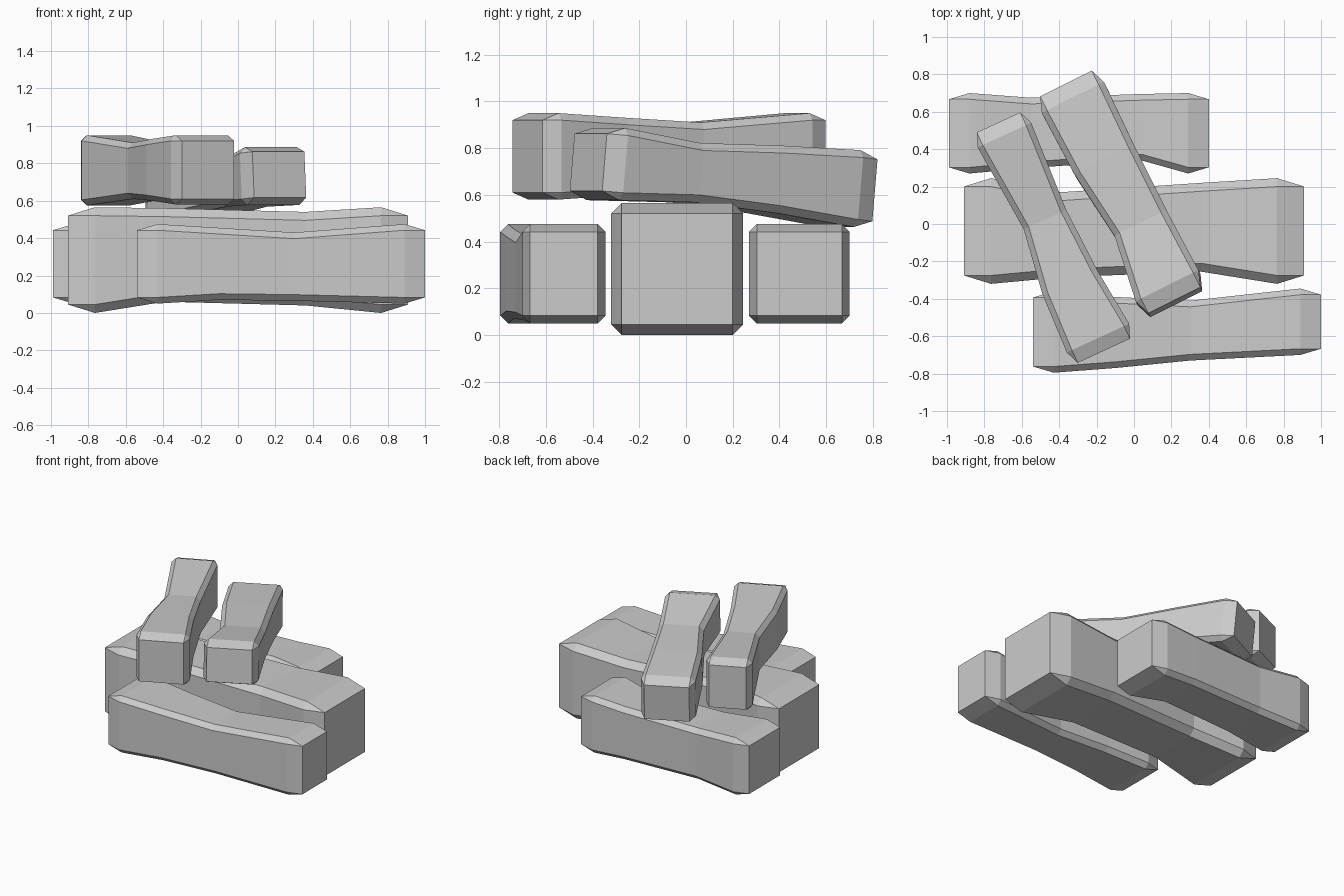
import bpy
import bmesh
from math import radians
from mathutils import Matrix, Vector

cube = bpy.data.objects.get("Cube")
if cube:
    bpy.data.objects.remove(cube, do_unlink=True)

# One stone colour for every block
stone = bpy.data.materials.new("grey_stone")
stone.use_nodes = True
colour = (0.6, 0.6, 0.6, 1.0)
stone.diffuse_color = colour
stone.node_tree.nodes["Principled BSDF"].inputs["Base Color"].default_value = colour


def octagon(x, y0, y1, z0, z1, c):
    """Chamfered rectangle; points come in pairs: bottom, right, top, left."""
    profile = [(y0 + c, z0), (y1 - c, z0), (y1, z0 + c), (y1, z1 - c),
               (y1 - c, z1), (y0 + c, z1), (y0, z1 - c), (y0, z0 + c)]
    return [Vector((x, y, z)) for y, z in profile]


def block(name, stations, chamfer, tip, origin=(0, 0, 0), yaw=0, pitch=0):
    """Loft chamfered sections along local x, with a bevelled tip at each end."""
    bm = bmesh.new()
    rings = [[bm.verts.new(p) for p in octagon(*s, chamfer)] for s in stations]
    for a, b in zip(rings, rings[1:]):
        for i in range(8):
            j = (i + 1) % 8
            bm.faces.new((a[i], a[j], b[j], b[i]))

    # End caps: a flat rectangle, four sloped sides and four corner triangles
    for ring, s, step in ((rings[0], stations[0], -tip), (rings[-1], stations[-1], tip)):
        x, y0, y1, z0, z1 = s
        x += step
        c = chamfer
        corners = [(y0 + c, z0 + c), (y1 - c, z0 + c), (y1 - c, z1 - c), (y0 + c, z1 - c)]
        cap = [bm.verts.new((x, y, z)) for y, z in corners]
        bm.faces.new(cap)
        for k in range(4):
            n = (k + 1) % 4
            bm.faces.new((ring[2 * k], ring[2 * k + 1], cap[n], cap[k]))
            bm.faces.new((ring[2 * k + 1], ring[2 * n], cap[n]))

    bmesh.ops.recalc_face_normals(bm, faces=bm.faces)
    bm.transform(Matrix.Translation(origin)
                 @ Matrix.Rotation(radians(yaw), 4, "Z")
                 @ Matrix.Rotation(radians(pitch), 4, "Y"))
    mesh = bpy.data.meshes.new(name)
    bm.to_mesh(mesh)
    bm.free()
    mesh.materials.append(stone)
    obj = bpy.data.objects.new(name, mesh)
    bpy.context.collection.objects.link(obj)
    return obj


# Stations: position along the block, side low/high, height low/high
# Lower layer of three blocks lying left to right
block("front_block", [
    (-0.43, -0.795, -0.36, 0.05, 0.475),
    (-0.10, -0.77, -0.39, 0.07, 0.455),
    (0.30, -0.73, -0.41, 0.065, 0.43),
    (0.89, -0.70, -0.345, 0.05, 0.475)], 0.033, 0.11)

block("middle_block", [
    (-0.765, -0.32, 0.245, 0.0, 0.565),
    (-0.39, -0.285, 0.17, 0.06, 0.56),
    (0.36, -0.255, 0.22, 0.04, 0.54),
    (0.765, -0.32, 0.245, 0.0, 0.565)], 0.045, 0.145)

block("back_block", [
    (-0.88, 0.27, 0.70, 0.05, 0.475),
    (-0.55, 0.30, 0.675, 0.07, 0.45),
    (0.04, 0.34, 0.695, 0.065, 0.46),
    (0.29, 0.27, 0.70, 0.05, 0.475)], 0.033, 0.11)

# Upper layer of two narrower blocks laid across
block("upper_right_block", [
    (0.07, -0.16, 0.155, 0.575, 0.95),
    (0.57, -0.12, 0.13, 0.61, 0.91),
    (0.93, -0.175, 0.145, 0.60, 0.93),
    (1.265, -0.187, 0.18, 0.58, 0.95)], 0.03, 0.075,
    origin=(-0.72, 0.54, 0), yaw=-65.2)

block("upper_left_block", [
    (0.08, -0.185, 0.187, -0.165, 0.165),
    (0.45, -0.175, 0.18, -0.14, 0.15),
    (0.84, -0.13, 0.18, -0.13, 0.125),
    (1.21, -0.185, 0.19, -0.155, 0.155)], 0.032, 0.085,
    origin=(-0.357, 0.735, 0.62), yaw=-63.5, pitch=-5.3)
